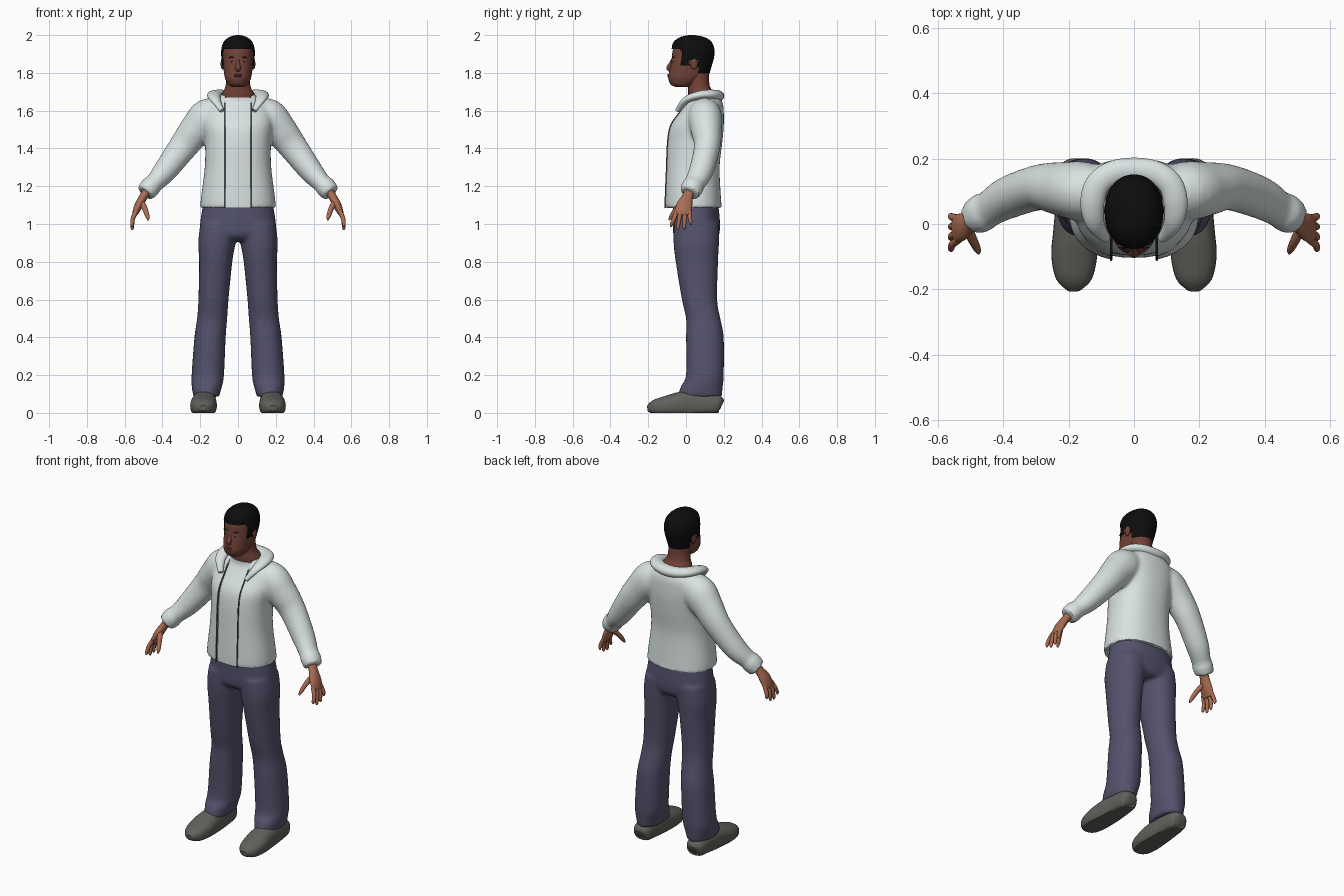
import bpy, bmesh, math
from mathutils import Vector, Matrix

if "Cube" in bpy.data.objects:
    bpy.data.objects.remove(bpy.data.objects["Cube"], do_unlink=True)


def material(name, r, g, b):
    m = bpy.data.materials.new(name)
    m.use_nodes = True
    m.diffuse_color = (r, g, b, 1)
    bsdf = m.node_tree.nodes["Principled BSDF"]
    bsdf.inputs["Base Color"].default_value = (r, g, b, 1)
    bsdf.inputs["Roughness"].default_value = 0.8
    return m


WHITE = material("white cloth", .7, .76, .76)
SEAM = material("seam grey", .09, .1, .1)
DENIM = material("blue grey trousers", .088, .085, .15)
SHOE = material("shoe grey", .12, .118, .105)
SKIN = material("face skin", .17, .055, .038)
HAND = material("hand skin", .4, .15, .085)
HAIR = material("black hair", .004, .004, .004)
BEARD = material("beard brown", .045, .028, .019)
EYE = material("eye white", .5, .48, .45)
LIP = material("lip brown", .16, .06, .055)


def smooth_rings(rings, steps):
    """Catmull-Rom interpolation of every ring value."""
    v = [Vector(r) for r in rings]
    v = [v[0]] + v + [v[-1]]
    out = []
    for a, b, c, d in zip(v, v[1:], v[2:], v[3:]):
        for i in range(steps):
            t = i / steps
            out.append((b * 2 + (c - a) * t + (a * 2 - b * 5 + c * 4 - d) * t ** 2
                        + (b * 3 - a - c * 3 + d) * t ** 3) / 2)
    return out + [v[-1]]


def loft(bm, rings, ref=None, seg=28, steps=4, power=2, side=1):
    """Rings are (x, y, z, radius_a, radius_b); level rings unless ref is given."""
    pts = smooth_rings([(r[0] * side, *r[1:]) for r in rings], steps)
    loops = []
    for i, p in enumerate(pts):
        u, v = Vector((1, 0, 0)), Vector((0, 1, 0))
        if ref:
            t = (pts[min(i + 1, len(pts) - 1)] - pts[max(i - 1, 0)])
            t = Vector(t[:3]).normalized()
            v = Vector(ref)
            v = (v - t * v.dot(t)).normalized()
            u = v.cross(t)
        loop = []
        for k in range(seg):
            ang = math.tau * k / seg
            c, s = math.cos(ang), math.sin(ang)
            c = math.copysign(abs(c) ** (2 / power), c) * p[3]
            s = math.copysign(abs(s) ** (2 / power), s) * p[4]
            loop.append(bm.verts.new(Vector(p[:3]) + u * c + v * s))
        loops.append(loop)
    for a, b in zip(loops, loops[1:]):
        for k in range(seg):
            n = (k + 1) % seg
            bm.faces.new((a[k], a[n], b[n], b[k]))
    bm.faces.new(loops[0][::-1])
    bm.faces.new(loops[-1])


def ball(bm, x, y, z, sx, sy, sz):
    m = Matrix.Translation((x, y, z)) @ Matrix.Diagonal((sx, sy, sz, 1))
    bmesh.ops.create_uvsphere(bm, u_segments=16, v_segments=10, radius=1, matrix=m)


def level(z, half, front, back, x=0):
    return (x, (front + back) / 2, z, half, (back - front) / 2)


def finish(name, bm, mats, fuse=0, cutter=None, angle=40):
    """Make the object; optionally fuse overlapping volumes into one skin and cut it."""
    bmesh.ops.recalc_face_normals(bm, faces=bm.faces)
    me = bpy.data.meshes.new(name)
    bm.to_mesh(me)
    bm.free()
    ob = bpy.data.objects.new(name, me)
    bpy.context.collection.objects.link(ob)
    if fuse:
        mod = ob.modifiers.new("fuse", 'REMESH')
        mod.mode, mod.voxel_size = 'VOXEL', fuse
        mod = ob.modifiers.new("relax", 'SMOOTH')
        mod.factor, mod.iterations = .5, 5
        if cutter:
            mod = ob.modifiers.new("opening", 'BOOLEAN')
            mod.operation, mod.object, mod.solver = 'DIFFERENCE', cutter, 'EXACT'
        dg = bpy.context.evaluated_depsgraph_get()
        baked = bpy.data.meshes.new_from_object(ob.evaluated_get(dg))
        ob.modifiers.clear()
        ob.data = baked
    ob.data.materials.clear()
    for m in mats:
        ob.data.materials.append(m)
    bpy.ops.object.select_all(action='DESELECT')
    ob.select_set(True)
    bpy.context.view_layer.objects.active = ob
    bpy.ops.object.shade_smooth_by_angle(angle=math.radians(angle))
    return ob


SIDES = ((1, "left"), (-1, "right"))

# Jacket: torso and sleeves fused, with an open front
torso = [level(1.085, .2, -.115, .19), level(1.14, .196, -.115, .185),
         level(1.3, .176, -.11, .178), level(1.43, .175, -.105, .192),
         level(1.52, .185, -.088, .2), level(1.59, .182, -.04, .2),
         level(1.64, .155, -.005, .195), level(1.685, .1, .03, .175)]
sleeve = [(.05, .1, 1.62, .05, .06), (.15, .1, 1.57, .1, .09), (.225, .108, 1.495, .088, .082),
          (.29, .112, 1.41, .077, .07), (.387, .08, 1.28, .063, .065),
          (.445, .045, 1.215, .05, .056), (.462, .036, 1.198, .056, .06), (.492, .018, 1.163, .05, .054)]
bm = bmesh.new()
bmesh.ops.create_cube(bm, size=1, matrix=Matrix.Translation((0, -.13, 1.4)) @ Matrix.Diagonal((.14, .34, .8, 1)))
cutter = finish("opening_cutter", bm, [WHITE])
cutter.hide_render = True
bm = bmesh.new()
loft(bm, torso, seg=40, power=2.3)
for s, _ in SIDES:
    loft(bm, sleeve, ref=(0, 1, 0), side=s)
finish("jacket", bm, [WHITE], fuse=.011, cutter=cutter)
bpy.data.objects.remove(cutter, do_unlink=True)

# Shirt inside the opening
bm = bmesh.new()
loft(bm, [(x, y, z, a - .012, b - .012) for x, y, z, a, b in torso[:-1]] + [level(1.67, .1, .012, .17)],
     seg=40, power=2.3)
finish("shirt", bm, [WHITE])

# Jacket edges beside the opening
for s, side in SIDES:
    bm = bmesh.new()
    edge = [(.07, y - b * (1 - (.07 / a) ** 2.3) ** (1 / 2.3), z, .004, .004) for x, y, z, a, b in torso[:-1]]
    loft(bm, edge, ref=(0, 1, 0), seg=8, side=s)
    finish(side + "_jacket_edge", bm, [SEAM])

# Folded collar and hood around the neck
half = [(.085, -.045, 1.6, .014, .012), (.118, .0, 1.655, .028, .018), (.128, .06, 1.68, .036, .022),
        (.112, .12, 1.686, .038, .025), (.065, .155, 1.682, .038, .028)]
mirrored = [(-x, *r) for x, *r in half[::-1]]
bm = bmesh.new()
loft(bm, half + [(0, .165, 1.678, .038, .03)] + mirrored, ref=(0, 0, 1), steps=6)
finish("hood_collar", bm, [WHITE])

# Trousers
hips = [level(.91, .13, -.03, .15), level(.94, .195, -.065, .175),
        level(1.01, .2, -.07, .18), level(1.13, .18, -.068, .168)]
leg = [level(.085, .068, -.045, .19, .168), level(.14, .08, -.028, .195, .165),
       level(.2, .086, 0, .2, .16), level(.4, .083, 0, .2, .148), level(.5, .08, 0, .182, .137),
       level(.6, .08, -.022, .165, .13), level(.8, .088, -.055, .17, .118),
       level(.9, .099, -.066, .175, .112), level(1.0, .1, -.065, .175, .1)]
bm = bmesh.new()
loft(bm, hips, seg=40, power=2.3)
for s, _ in SIDES:
    loft(bm, leg, power=2.2, side=s)
finish("trousers", bm, [DENIM], fuse=.011)

# Shoes, flat underneath
shoe = [(.178, .19, .04, .025, .025), (.178, .17, .045, .052, .05), (.178, .08, .05, .06, .07),
        (.18, -.02, .045, .067, .068), (.183, -.1, .035, .07, .056),
        (.184, -.17, .028, .054, .04), (.184, -.205, .025, .018, .014)]
for s, side in SIDES:
    bm = bmesh.new()
    loft(bm, shoe, ref=(0, 0, 1), power=2.4, side=s)
    for v in bm.verts:
        v.co.z = max(v.co.z, 0 if v.co.y > -.19 else .006)
    finish(side + "_shoe", bm, [SHOE])

# Hands: palm, four fingers and thumb
for s, side in SIDES:
    bm = bmesh.new()
    loft(bm, [(.478, .02, 1.18, .024, .03), (.5, .008, 1.145, .022, .029), (.525, -.008, 1.1, .022, .042),
              (.545, -.016, 1.055, .015, .043), (.548, -.017, 1.045, .007, .036)], ref=(0, 1, 0), seg=20, side=s)
    for i, tip in enumerate((.985, .968, .972, .995)):
        y, spread = -.049 + .022 * i, -.077 + .034 * i
        loft(bm, [(.538, y, 1.07, .012, .012), (.556, (y + spread) / 2, 1.03, .0115, .0115),
                  (.56, spread, tip + .012, .009, .009), (.558, spread, tip, .003, .003)],
             ref=(0, 1, 0), seg=10, side=s)
    loft(bm, [(.51, -.015, 1.115, .016, .018), (.492, -.052, 1.078, .014, .014),
              (.479, -.078, 1.04, .011, .011), (.475, -.09, 1.02, .004, .004)], ref=(0, 1, 0), seg=10, side=s)
    finish(side + "_hand", bm, [HAND])

# Neck
bm = bmesh.new()
loft(bm, [(0, .09, 1.62, .09, .07), (0, .085, 1.68, .09, .073), (0, .068, 1.73, .066, .058),
          (0, .058, 1.82, .06, .062)])
finish("neck", bm, [SKIN])


# Head, with the beard as faces below a cheek line
def is_beard(c):
    cheek = 1.792 + max(0, c.y + .05) * .6
    moustache = 1.812 if abs(c.x) < .04 else 0
    return c.y < .03 and c.z < max(cheek, moustache)


bm = bmesh.new()
loft(bm, [level(1.724, .03, -.05, .02), level(1.738, .052, -.08, .05), level(1.77, .068, -.094, .09),
          level(1.8, .074, -.09, .112), level(1.84, .079, -.082, .125), level(1.88, .08, -.075, .135),
          level(1.92, .08, -.07, .138), level(1.96, .066, -.05, .118), level(1.985, .036, -.01, .08)],
     seg=64, steps=6, power=2.15)
for f in bm.faces:
    f.material_index = int(is_beard(f.calc_center_median()))
finish("head", bm, [SKIN, BEARD], angle=60)


# Hair cap trimmed along the hairline
def hairline(y):
    if y < -.025:
        return 1.925
    if y < .02:
        return 1.84
    return 1.87 if y < .065 else 1.795


bm = bmesh.new()
loft(bm, [level(1.78, .07, -.085, .12), level(1.84, .083, -.086, .137), level(1.88, .088, -.081, .148),
          level(1.92, .089, -.077, .151), level(1.96, .078, -.068, .138), level(1.985, .054, -.04, .108),
          level(1.997, .025, -.005, .065), level(2.0, .006, .02, .04)], seg=64, steps=6, power=2.15)
trim = [f for f in bm.faces if f.calc_center_median().z < hairline(f.calc_center_median().y)]
bmesh.ops.delete(bm, geom=trim, context='FACES')
finish("hair", bm, [HAIR], angle=60)

# Face details
bm = bmesh.new()
loft(bm, [(0, -.066, 1.88, .008, .008), (0, -.08, 1.85, .01, .01), (0, -.09, 1.826, .016, .014),
          (0, -.082, 1.812, .012, .008)], ref=(0, 1, 0), seg=16)
finish("nose", bm, [SKIN])
bm = bmesh.new()
for z in (1.782, 1.79):
    ball(bm, 0, -.092, z, .021, .007, .0045)
finish("lips", bm, [LIP])
for s, side in SIDES:
    for part, mat, dims in (("eye", EYE, (.032, -.069, 1.862, .012, .006, .005)),
                            ("iris", HAIR, (.032, -.0735, 1.862, .0045, .003, .0045)),
                            ("brow", BEARD, (.033, -.067, 1.882, .018, .007, .004)),
                            ("ear", SKIN, (.082, .042, 1.848, .01, .02, .03))):
        bm = bmesh.new()
        ball(bm, s * dims[0], *dims[1:])
        finish(side + "_" + part, bm, [mat])
